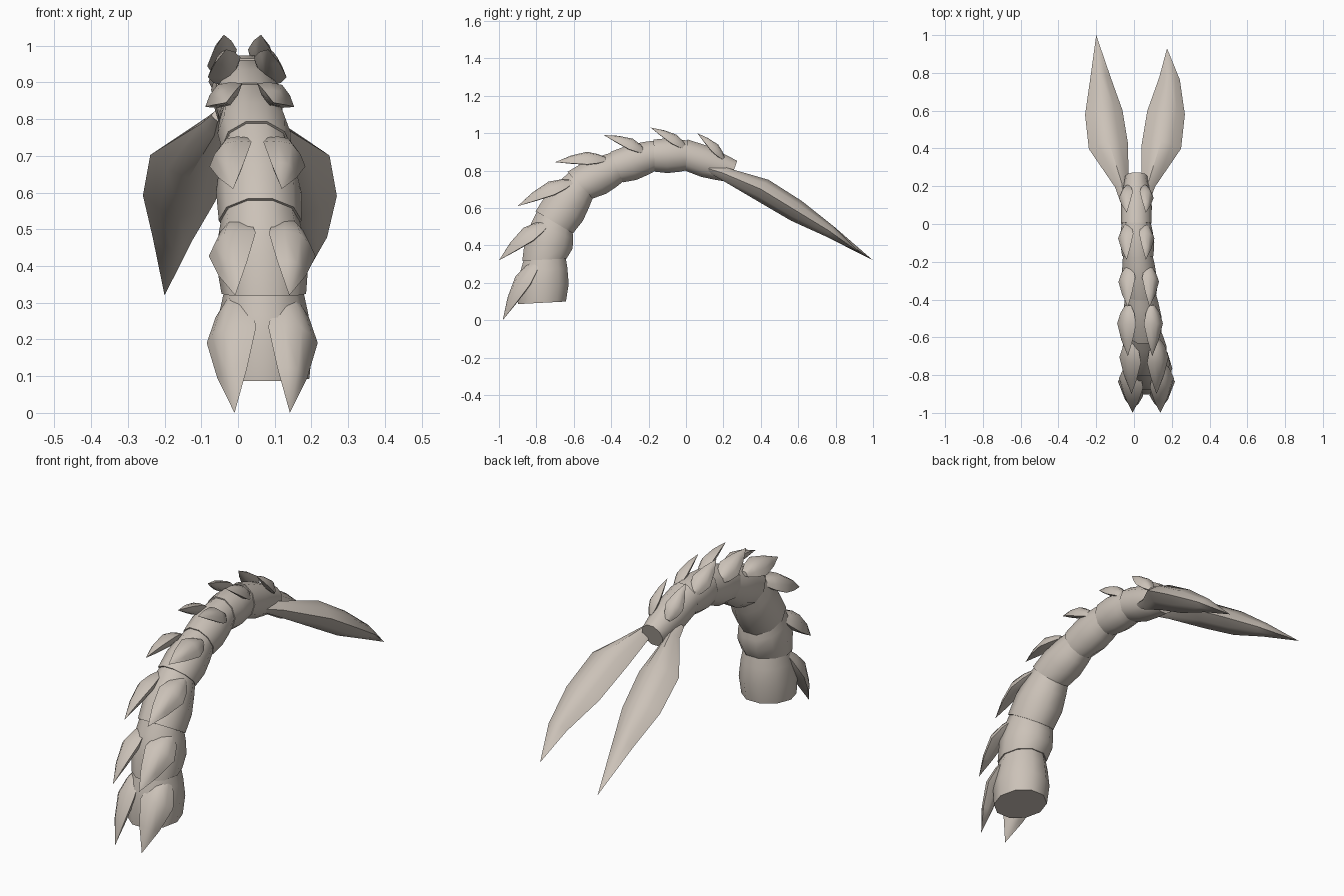
import bpy, bmesh, math
from mathutils import Vector

cube = bpy.data.objects.get("Cube")
if cube:
    bpy.data.objects.remove(cube, do_unlink=True)

# One bone-coloured material
bone = bpy.data.materials.new("bone_beige")
bone.use_nodes = True
bone.diffuse_color = (0.60, 0.54, 0.48, 1)
bone.node_tree.nodes["Principled BSDF"].inputs["Base Color"].default_value = bone.diffuse_color


def loft(name, rings, angle=40):
    """Skin a list of equal-length point rings and close both ends."""
    bm = bmesh.new()
    loops = [[bm.verts.new(p) for p in ring] for ring in rings]
    n = len(loops[0])
    for a, b in zip(loops, loops[1:]):
        for i in range(n):
            j = (i + 1) % n
            bm.faces.new((a[i], a[j], b[j], b[i]))
    bm.faces.new(loops[0][::-1])
    bm.faces.new(loops[-1])
    bmesh.ops.remove_doubles(bm, verts=bm.verts, dist=0.0005)
    bmesh.ops.recalc_face_normals(bm, faces=bm.faces)
    mesh = bpy.data.meshes.new(name)
    bm.to_mesh(mesh)
    bm.free()
    mesh.materials.append(bone)
    obj = bpy.data.objects.new(name, mesh)
    bpy.context.collection.objects.link(obj)
    bpy.ops.object.select_all(action='DESELECT')
    obj.select_set(True)
    bpy.context.view_layer.objects.active = obj
    bpy.ops.object.shade_smooth_by_angle(angle=math.radians(angle))
    return obj


def leaf(name, stations, up):
    """Pointed leaf: stations are (centre, half width, half thickness)."""
    axis = (stations[-1][0] - stations[0][0]).normalized()
    up = (up - axis * up.dot(axis)).normalized()
    side = axis.cross(up)
    lens = [(1, 0), (0.55, 0.62), (0, 1), (-0.55, 0.62),
            (-1, 0), (-0.55, -0.62), (0, -1), (0.55, -0.62)]
    return loft(name, [[c + side * (w * u) + up * (h * v) for u, v in lens]
                       for c, w, h in stations], 50)


# Curved body: joint centre, radius and tilt of the joint plane in degrees
joints = [((0.07, -0.77, 0.10), 0.135, 3), ((0.07, -0.755, 0.33), 0.125, 2),
          ((0.06, -0.70, 0.53), 0.122, -31), ((0.05, -0.56, 0.725), 0.103, -47),
          ((0.035, -0.365, 0.82), 0.092, -68), ((0.02, -0.165, 0.88), 0.090, -88),
          ((0.012, 0.01, 0.88), 0.088, -94), ((0.012, 0.24, 0.80), 0.070, -108)]
SIDES = 10


def ring(centre, radius, tilt):
    t = math.radians(tilt)
    across = Vector((0, math.cos(t), math.sin(t)))
    return [centre + radius * (Vector((0.92, 0, 0)) * math.cos(a) + across * math.sin(a))
            for a in (2 * math.pi * i / SIDES for i in range(SIDES))]


for k, (low, high) in enumerate(zip(joints, joints[1:])):
    rings = []
    for t, swell in ((-0.03, 1.0), (0.38, 1.10), (0.75, 1.03), (1.06, 0.92)):
        centre = Vector(low[0]).lerp(Vector(high[0]), t)
        radius = low[1] + (high[1] - low[1]) * t
        rings.append(ring(centre, radius * swell, low[2] + (high[2] - low[2]) * t))
    loft(f"body_segment_{k + 1}", rings)

# Paired spikes: centre x, side offset, half width, base (y, z), tip (y, z)
spikes = [(0.066, 0.082, 0.080, (-0.79, 0.32), (-0.98, 0.00)),
          (0.066, 0.080, 0.076, (-0.74, 0.52), (-1.00, 0.32)),
          (0.053, 0.072, 0.068, (-0.61, 0.74), (-0.90, 0.61)),
          (0.032, 0.070, 0.060, (-0.43, 0.86), (-0.70, 0.845)),
          (0.025, 0.062, 0.053, (-0.22, 0.90), (-0.44, 0.99)),
          (0.012, 0.055, 0.048, (0.00, 0.92), (-0.19, 1.03)),
          (0.012, 0.055, 0.044, (0.20, 0.865), (0.06, 1.00))]
for k, (cx, off, half, base, tip) in enumerate(spikes):
    for word, s in (("left", 1), ("right", -1)):
        a = Vector((cx + s * off * 0.9, *base))
        b = Vector((cx + s * off * 0.92, *tip))
        d = (b - a).normalized()
        out = Vector((0, d.z, -d.y))          # away from the body's back
        up = out * 0.84 + Vector((s * 0.54, 0, 0))
        thick = half * 0.55
        stations = []
        for t, w, h, bulge in ((0, 0.3, 0.35, 0), (0.15, 0.72, 0.75, 0.2), (0.36, 1, 1, 0.4),
                               (0.68, 0.6, 0.65, 0.3), (1, 0, 0, 0)):
            stations.append((a.lerp(b, t) + up * thick * bulge, half * w, thick * h))
        leaf(f"{word}_spike_{k + 1}", stations, up)

# Two long tail blades; the left one is a little shorter
for word, s, cx, tip in (("left", 1, 0.01, (0.175, 0.93, 0.36)),
                         ("right", -1, 0, (-0.20, 1.0, 0.32))):
    stations = [(Vector((cx + s * x, y, z)), w, h) for x, y, z, w, h in
                ((0.055, 0.12, 0.81, 0.018, 0.018), (0.065, 0.20, 0.785, 0.036, 0.035),
                 (0.135, 0.41, 0.695, 0.105, 0.064), (0.16, 0.59, 0.585, 0.10, 0.06),
                 (0.178, 0.77, 0.475, 0.055, 0.034))]
    stations.append((Vector(tip), 0, 0))
    leaf(f"{word}_tail_blade", stations, Vector((0, 0.5, 0.87)))
